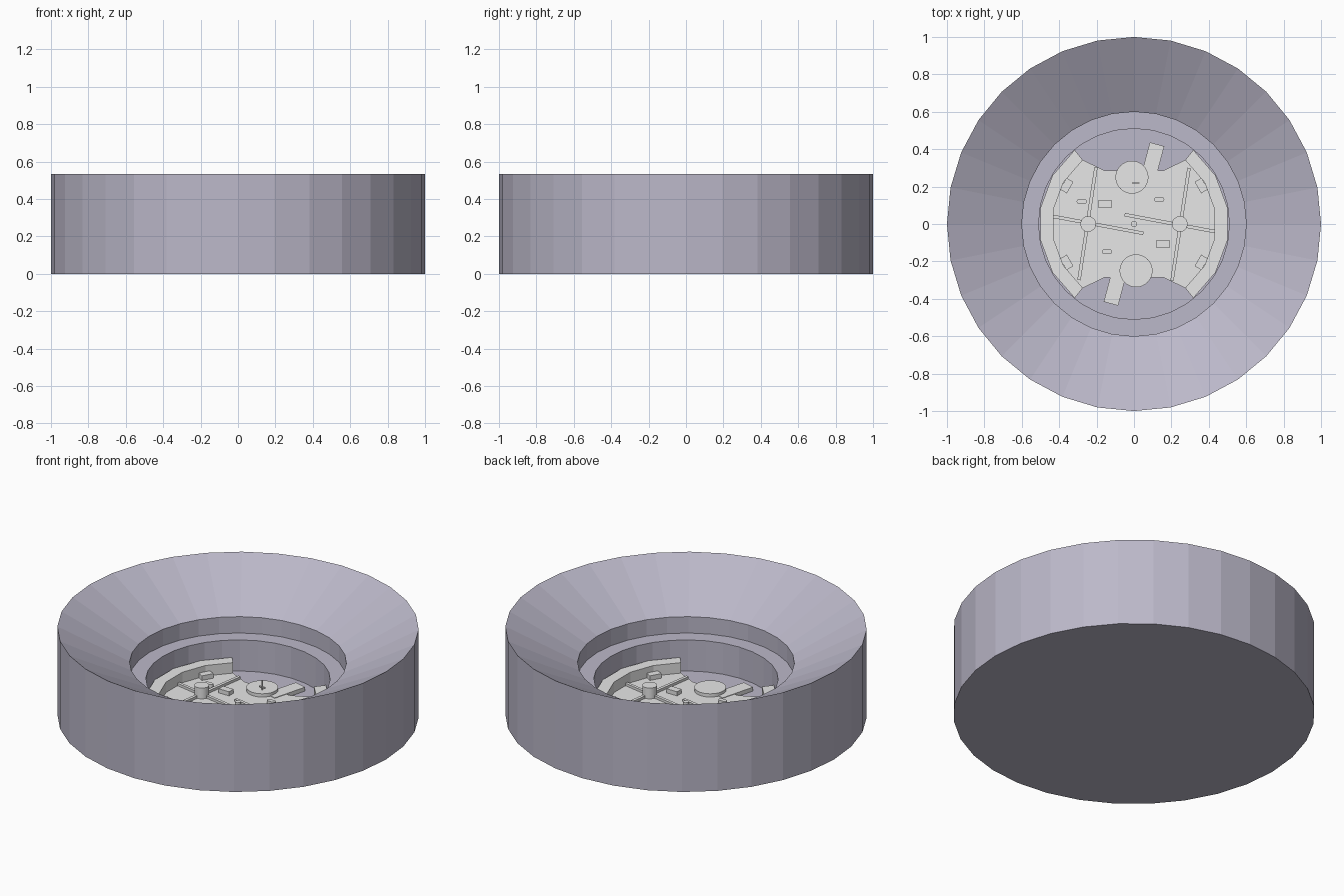
import bpy, bmesh, math
from mathutils import Matrix, Vector

if "Cube" in bpy.data.objects:
    bpy.data.objects.remove(bpy.data.objects["Cube"])


def material(name, rgb):
    m = bpy.data.materials.new(name)
    m.use_nodes = True
    col = (*rgb, 1)
    m.diffuse_color = col
    m.node_tree.nodes["Principled BSDF"].inputs["Base Color"].default_value = col
    return m


MAUVE = material("mauve grey", (0.5, 0.48, 0.585))
GREY = material("light grey", (0.8, 0.8, 0.8))
FLOOR, DECK = 0.035, 0.056


def finish(name, bm, mat):
    bmesh.ops.recalc_face_normals(bm, faces=bm.faces)
    me = bpy.data.meshes.new(name)
    bm.to_mesh(me)
    bm.free()
    me.materials.append(mat)
    ob = bpy.data.objects.new(name, me)
    bpy.context.collection.objects.link(ob)
    return ob


def prism(name, outline, z0, z1, mat=GREY):
    bm = bmesh.new()
    face = bm.faces.new([bm.verts.new((x, y, z0)) for x, y in outline])
    top = bmesh.ops.extrude_face_region(bm, geom=[face])["geom"]
    for v in top:
        if isinstance(v, bmesh.types.BMVert):
            v.co.z = z1
    return finish(name, bm, mat)


def box(name, x, y, w, d, z0, z1, turn=0):
    bm = bmesh.new()
    place = Matrix.Translation((x, y, (z0 + z1) / 2)) @ Matrix.Rotation(turn, 4, "Z")
    bmesh.ops.create_cube(bm, size=1, matrix=place @ Matrix.Diagonal((w, d, z1 - z0, 1)))
    return finish(name, bm, GREY)


def disc(name, x, y, r, z0, z1, sides=24):
    bm = bmesh.new()
    bmesh.ops.create_cone(bm, cap_ends=True, segments=sides, radius1=r, radius2=r,
                          depth=z1 - z0, matrix=Matrix.Translation((x, y, (z0 + z1) / 2)))
    ob = finish(name, bm, GREY)
    for p in ob.data.polygons:
        p.use_smooth = abs(p.normal.z) < 0.5
    ob.data.set_sharp_from_angle(angle=math.radians(40))
    return ob


def rail(name, a, b, width=0.018):
    a, b = Vector(a), Vector(b)
    d, mid = b - a, (a + b) / 2
    return box(name, mid.x, mid.y, d.length, width, FLOOR, DECK + 0.015, math.atan2(d.y, d.x))


def arc(r, start, end, steps):
    angles = [math.radians(start + (end - start) * i / steps) for i in range(steps + 1)]
    return [(r * math.cos(a), r * math.sin(a)) for a in angles]


# Round stepped bowl: lathed profile
SIDES = 32
profile = [(1, 0), (1, 0.535), (0.6, 0.325), (0.6, 0.225), (0.51, 0.225), (0.51, FLOOR)]
bm = bmesh.new()
rings = []
for r, z in profile:
    rings.append([bm.verts.new((r * math.cos(math.tau * i / SIDES),
                                r * math.sin(math.tau * i / SIDES), z)) for i in range(SIDES)])
for low, high in zip(rings, rings[1:]):
    for i in range(SIDES):
        j = (i + 1) % SIDES
        bm.faces.new((low[i], low[j], high[j], high[i]))
bm.faces.new(rings[0])
bm.faces.new(rings[-1])
finish("bowl", bm, MAUVE)

# Deck plate with notched front and back
SPREAD = 51.3
deck = []
for s, base in ((1, 0), (-1, 180)):
    deck += arc(0.44, base - SPREAD, base + SPREAD, 5)
    deck += [(s * 0.155, s * 0.285), (-s * 0.155, s * 0.285)]
prism("deck", deck, FLOOR - 0.01, DECK)

# Parts repeated with half-turn symmetry
for side, s, base in (("left", 1, 0), ("right", -1, 180)):
    band = arc(0.507, base - SPREAD, base + SPREAD, 5)
    band += arc(0.438, base + SPREAD, base - SPREAD, 5)
    prism(side + "_curved_wall", band, FLOOR - 0.01, 0.12)
    rail(side + "_long_rail", (s * 0.294, s * 0.3), (s * 0.203, -s * 0.305))
    rail(side + "_cross_rail", (-s * 0.05, s * 0.05), (s * 0.43, -s * 0.04))
    disc(side + "_hub", s * 0.245, 0, 0.042, FLOOR, 0.122, 16)
    box(side + "_console", s * 0.155, -s * 0.107, 0.07, 0.044, FLOOR, DECK + 0.025)
    for end, t in (("back", 1), ("front", -1)):
        turn = math.radians(30 * s * t)
        box(f"{side}_{end}_wall_box", s * 0.36, t * 0.205, 0.042, 0.07, FLOOR, DECK + 0.028, turn)

for end, s in (("back", 1), ("front", -1)):
    disc(end + "_turntable", -s * 0.011, s * 0.25, 0.088, FLOOR, 0.076, 32)
    box(end + "_tab", s * 0.095, s * 0.32, 0.08, 0.22, FLOOR, DECK + 0.003, math.radians(-15))

# Small fittings
for i, (x, y) in enumerate(((-0.28, 0.12), (0.135, 0.13), (-0.145, -0.148))):
    pill = [(x + 0.014 + px, y + py) for px, py in arc(0.013, -90, 90, 6)]
    pill += [(x - 0.014 + px, y + py) for px, py in arc(0.013, 90, 270, 6)]
    prism(f"pill_fitting_{i + 1}", pill, FLOOR, DECK + 0.022)
disc("centre_knob", 0, 0, 0.016, FLOOR, DECK + 0.03, 12)
disc("pin", 0.01, 0.22, 0.004, 0.07, 0.135, 8)
box("pin_crossbar", 0.01, 0.22, 0.04, 0.006, 0.09, 0.097)
